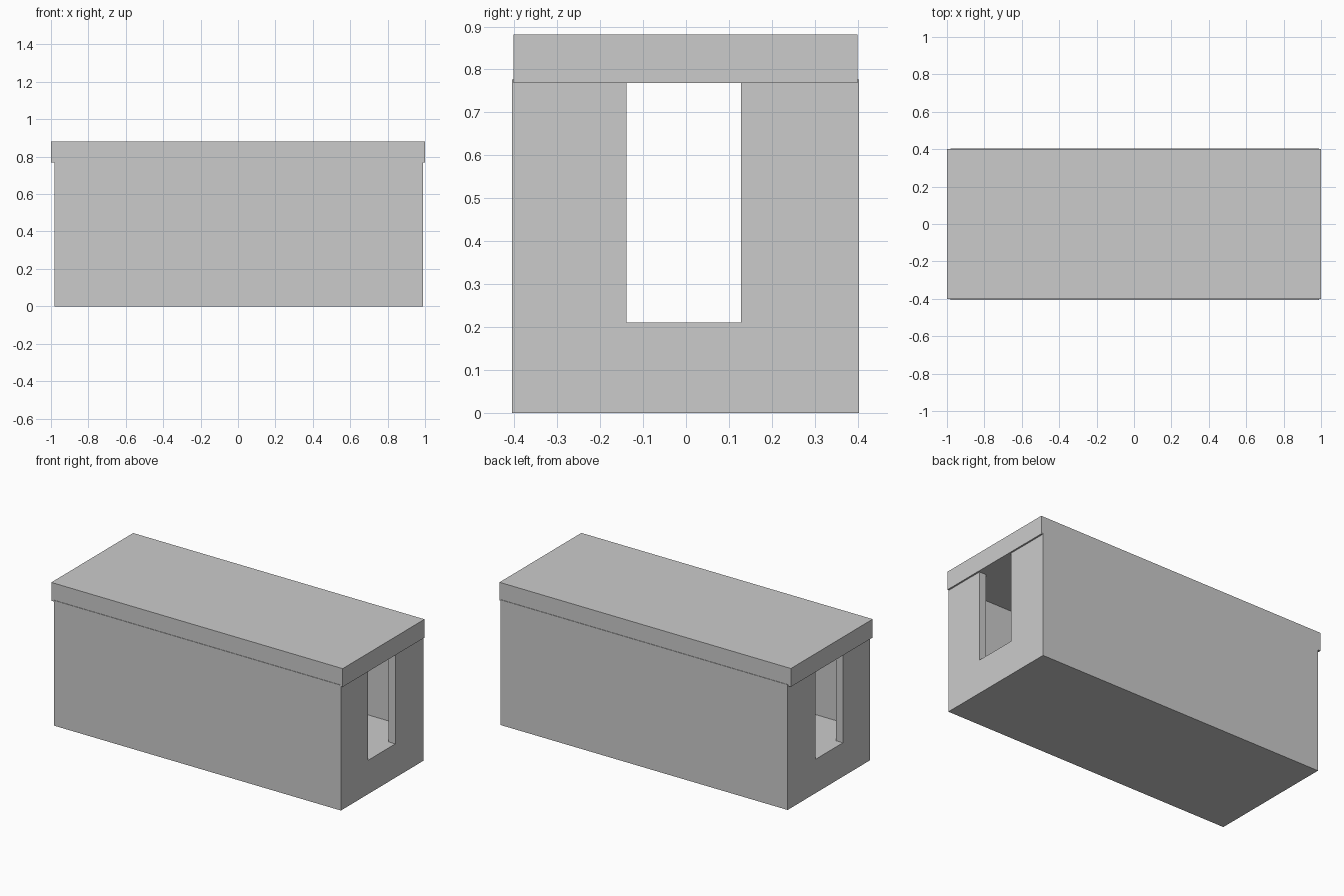
import bpy, bmesh

if "Cube" in bpy.data.objects:
    bpy.data.objects.remove(bpy.data.objects["Cube"])


def prism(name, outline, z0, z1):
    """Extrude a plan outline (counter-clockwise x, y points) from z0 to z1."""
    bm = bmesh.new()
    base = bm.faces.new([bm.verts.new((x, y, z0)) for x, y in outline])
    top = bmesh.ops.extrude_face_region(bm, geom=[base])["geom"]
    verts = [v for v in top if isinstance(v, bmesh.types.BMVert)]
    bmesh.ops.translate(bm, verts=verts, vec=(0, 0, z1 - z0))
    bmesh.ops.recalc_face_normals(bm, faces=bm.faces[:])
    mesh = bpy.data.meshes.new(name)
    bm.to_mesh(mesh)
    bm.free()
    obj = bpy.data.objects.new(name, mesh)
    bpy.context.collection.objects.link(obj)
    return obj


def rect(x0, x1, y0, y1):
    return [(x0, y0), (x1, y0), (x1, y1), (x0, y1)]


X0, X1, Y0, Y1 = -0.98, 0.99, -0.405, 0.403   # body footprint
WALL = 0.047
FLOOR, RIM = 0.21, 0.777
SLOT0, SLOT1 = -0.139, 0.128                  # end openings

# Body with thick floor
body = prism("body", rect(X0, X1, Y0, Y1), 0, RIM)

# Cavity plus both end openings, cut as one cross-shaped plan
a, b, c, d = X0 + WALL, X1 - WALL, Y0 + WALL, Y1 - WALL
cross = [(a, c), (b, c), (b, SLOT0), (1.2, SLOT0), (1.2, SLOT1), (b, SLOT1),
         (b, d), (a, d), (a, SLOT1), (-1.2, SLOT1), (-1.2, SLOT0), (a, SLOT0)]
cutter = prism("cavity_cutter", cross, FLOOR, 1.0)
cutter.hide_render = True
cutter.hide_set(True)

cut = body.modifiers.new("cavity", "BOOLEAN")
cut.operation = "DIFFERENCE"
cut.solver = "EXACT"
cut.object = cutter
bpy.context.view_layer.objects.active = body
bpy.ops.object.modifier_apply(modifier=cut.name)
bpy.data.objects.remove(cutter)

# Flat lid overhanging both ends
prism("lid", rect(-1, 1, -0.402, 0.4), 0.768, 0.882)
